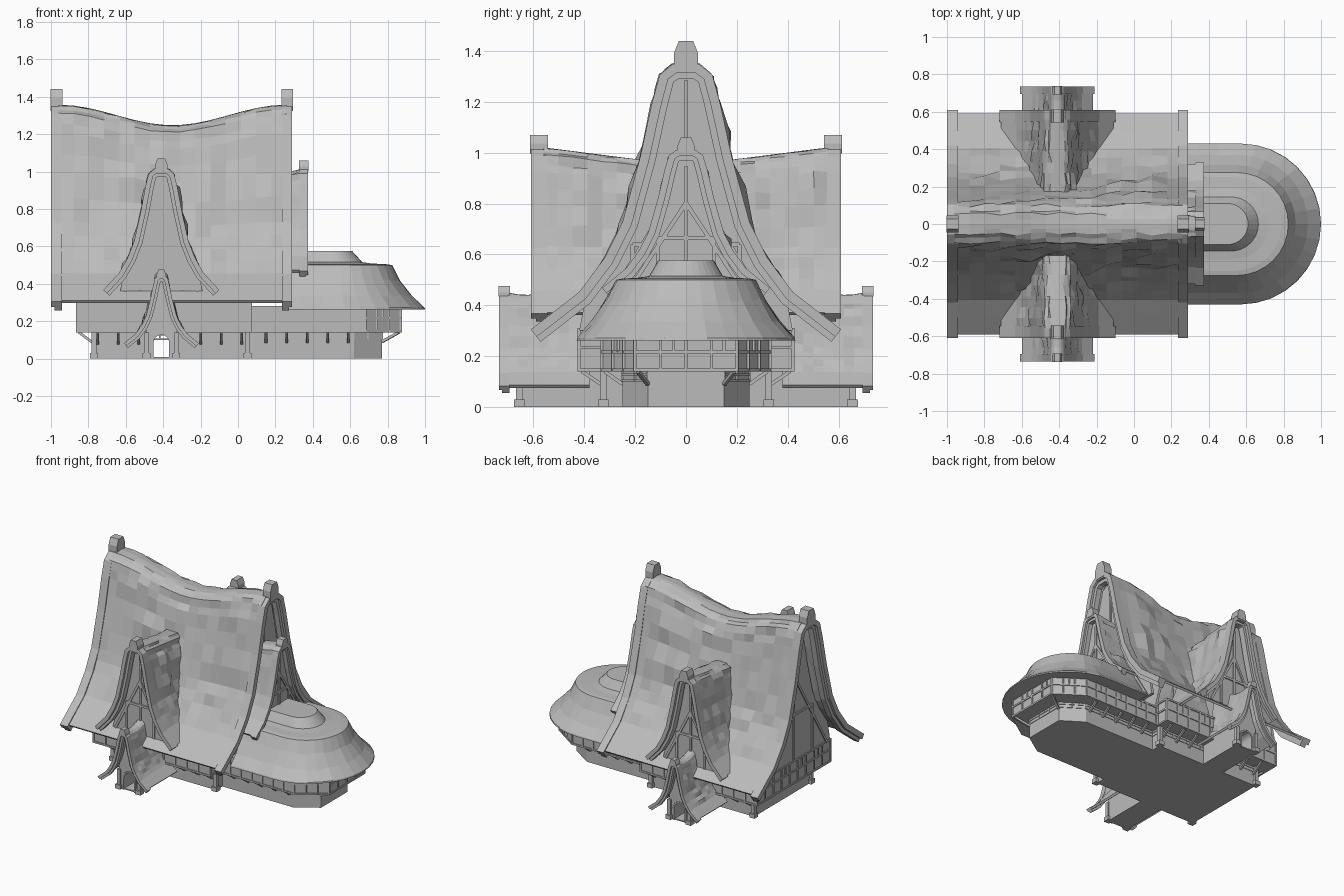
import bpy, bmesh, math, random
from mathutils import Vector

random.seed(4)
if "Cube" in bpy.data.objects:
    bpy.data.objects.remove(bpy.data.objects["Cube"])

GREY = (0.5, 0.5, 0.5, 1)
mat = bpy.data.materials.new("plain grey")
mat.use_nodes = True
mat.diffuse_color = GREY
mat.node_tree.nodes["Principled BSDF"].inputs["Base Color"].default_value = GREY

CX = -0.41  # centre line of dormers and porches
# half of the flared gable curve, as shares of half width and height
CURVE = [(0, .925), (.09, .92), (.17, .885), (.22, .79), (.295, .61),
         (.41, .39), (.525, .27), (.69, .155), (1, .03)]


def build(name, verts, faces):
    bm = bmesh.new()
    vs = [bm.verts.new(v) for v in verts]
    for f in faces:
        bm.faces.new([vs[i] for i in f])
    bmesh.ops.recalc_face_normals(bm, faces=bm.faces)
    me = bpy.data.meshes.new(name)
    bm.to_mesh(me)
    bm.free()
    me.materials.append(mat)
    ob = bpy.data.objects.new(name, me)
    bpy.context.collection.objects.link(ob)
    return ob


def place(side, u, d, z):
    """Across, outward and up, for a wall facing the given side."""
    axis, s = side[1], 1 if side[0] == "+" else -1
    return (s * d, u, z) if axis == "x" else (CX + u, s * d, z)


def prism(name, pts, fn, a, b):
    n = len(pts)
    verts = [fn(p, a) for p in pts] + [fn(p, b) for p in pts]
    faces = [range(n), range(n, 2 * n)]
    faces += [(i, (i + 1) % n, n + (i + 1) % n, n + i) for i in range(n)]
    return build(name, verts, faces)


def upright(side):
    return lambda p, d: place(side, p[0], d, p[1])


def level(p, z):
    return (p[0], p[1], z)


def beams(name, lines, t):
    """Square timbers running between pairs of points."""
    verts, faces = [], []
    for p, q in lines:
        p, q = Vector(p), Vector(q)
        turn = (q - p).to_track_quat("Z", "Y")
        o = len(verts)
        for end in (p, q):
            for x, y in ((-t, -t), (t, -t), (t, t), (-t, t)):
                verts.append(end + turn @ Vector((x / 2, y / 2, 0)))
        quads = [(0, 1, 2, 3), (4, 5, 6, 7)]
        quads += [(i, (i + 1) % 4, 4 + (i + 1) % 4, 4 + i) for i in range(4)]
        faces += [[o + i for i in f] for f in quads]
    return build(name, verts, faces)


def arch(w, zb, zt, off=0.0, e=1.0):
    """Half gable curve, moved inward by off."""
    pts = [Vector((w * u ** e, zb + v * (zt - zb))) for u, v in CURVE]
    out = []
    for i, p in enumerate(pts):
        t = pts[min(i + 1, len(pts) - 1)] - pts[max(i - 1, 0)]
        n = Vector((-t.y, t.x)).normalized() if i else Vector((0, 1))
        q = p - off * n
        out.append((max(q.x, 0.0) if i else 0.0, q.y))
    return out


def mirrored(half):
    return [(-u, z) for u, z in reversed(half[1:])] + half


def barge(name, side, w, zb, zt, d0, d1, size, e=1.0):
    """Curved gable boards with a stepped inner band and a ridge knob."""
    rows = [mirrored(arch(w, zb, zt, size * k, e)) for k in (0, .6, 1)]
    inset = (d1 - d0) * .3
    prism(name + "_board", rows[0] + rows[1][::-1], upright(side), d0, d1)
    prism(name + "_inner_band", rows[1] + rows[2][::-1], upright(side), d0, d1 - inset)
    k, low = size * .75, zt - (zt - zb) * .1
    knob = [(-k, low), (-k, zt - k), (-k * .6, zt), (k * .6, zt), (k, zt - k), (k, low)]
    prism(name + "_knob", knob, upright(side), d0 - .003, d1 + .003)


def roof(name, side, w, zb, zt, stations, e=1.0, bump=.008):
    """Uneven shingled shell; stations are (distance, ridge shift)."""
    half = arch(w, zb, zt, .008, e)
    fine = []
    for (a, b), (c, d) in zip(half, half[1:]):
        fine += [(a, b), ((a + c) / 2, (b + d) / 2)]
    rows = mirrored(fine + [half[-1]])
    n, verts, faces = len(rows), [], []
    for j, (d, shift) in enumerate(stations):
        for i, (u, z) in enumerate(rows):
            h = (z - zb) / (zt - zb)
            inside = 0 < j < len(stations) - 1 and 2 < i < n - 3
            r = random.uniform(-bump, bump) if inside and abs(u) > .03 else 0
            if inside and random.random() < .1 and .15 < h < .8:
                r += bump * 1.8
            s = (u > 0) - (u < 0)
            verts.append(place(side, u + s * r, d, z + r * .5 + shift * h * h))
    for j in range(len(stations) - 1):
        for i in range(n - 1):
            a = j * n + i
            faces.append((a, a + 1, a + n + 1, a + n))
    ob = build(name, verts, faces)
    mod = ob.modifiers.new("thickness", "SOLIDIFY")
    mod.thickness, mod.offset = .016, 0


def gable(name, side, w, zb, zt, d, limit, floor, e=1.0, timbers=True):
    """Wall filling a gable, with crossed timbers."""
    half = [p for p in arch(w, zb, zt, .02, e) if p[0] < limit and p[1] > floor]
    half.append((limit, floor))
    wall = prism(name + "_wall", mirrored(half), upright(side), d - .02, d)
    if timbers:
        top, h = half[0][1] - .04, zt - floor
        mid, k = floor + h * .3, limit * .5
        lines = [((0, floor), (0, top))]
        for s in (-1, 1):
            lines += [((s * limit * .9, floor), (0, floor + h * .55)),
                      ((s * k, floor), (s * k, mid)), ((0, mid), (s * k, mid))]
        beams(name + "_timbers", [[place(side, u, d, z) for u, z in l] for l in lines], .016)
    return wall


def timber_frame(name, outline, z0, z1, step, t=.012):
    """Posts, rails and small window frames along a wall outline."""
    lines, n = [], len(outline)
    for i, a in enumerate(outline):
        a, b = Vector((*a, 0)), Vector((*outline[(i + 1) % n], 0))
        count = max(1, round((b - a).length / step))
        for z in (z0 + t / 2, z0 * .45 + z1 * .55, z1 - t / 2):
            lines.append((a + Vector((0, 0, z)), b + Vector((0, 0, z))))
        for k in range(count):
            p = a.lerp(b, k / count)
            lines.append((p + Vector((0, 0, z0)), p + Vector((0, 0, z1))))
            if k % 2:
                q = a.lerp(b, (k + .5) / count)
                lines.append((q + Vector((0, 0, z0 * .45 + z1 * .55)), q + Vector((0, 0, z1))))
    beams(name, lines, t)


def rectangle(x0, x1, y):
    return [(x0, -y), (x1, -y), (x1, y), (x0, y)]


def bay(x0, x1, y, cx, cy):
    return [(x0, -y), (cx, -y), (x1, -cy), (x1, cy), (cx, y), (x0, y)]


# storeys: stone ground floor below a jettied timber floor
storeys = {
    "main_lower": (rectangle(-.77, .05, .32), 0, .15),
    "main_upper": (rectangle(-.86, .07, .42), .14, .31),
    "wing_lower": (bay(0, .77, .25, .62, .15), 0, .15),
    "wing_upper": (bay(0, .87, .33, .68, .2), .14, .28),
}
walls = {}
for name, (outline, z0, z1) in storeys.items():
    walls[name] = prism(name + "_wall", outline, level, z0, z1)
    if "upper" in name:
        timber_frame(name + "_frame", outline, z0, z1, .09)
    else:
        timber_frame(name + "_frame", outline, .1, z1, .12, .008)

# corner pillars and brackets carrying the jetty
posts, feet, braces = [], [], []
for x in (-.77, -.49, -.33, .05):
    for s in (-1, 1):
        y = s * (.325 if x in (-.77, .05) else .655)
        posts.append(((x, y, 0), (x, y, .14)))
        feet.append(((x, y, 0), (x, y, .03)))
for s in (-1, 1):
    for i in range(8):
        x = -.75 + i * .11
        if abs(x - CX) > .12:
            braces.append(((x, s * .32, .08), (x, s * .41, .14)))
    for i in range(5):
        x = .15 + i * .11
        braces.append(((x, s * .25, .09), (x, s * .32, .14)))
    for y in (.06, .18, .3):
        braces.append(((-.77, s * y, .08), (-.85, s * y, .14)))
    braces.append(((.77, s * .15, .09), (.86, s * .19, .14)))
beams("pillars", posts, .026)
beams("pillar_feet", feet, .042)
beams("jetty_brackets", braces, .014)

# main roof with a sagging ridge
spots = [i / 15 for i in range(16)]
roof("main_roof", "+x", .59, .275, 1.445,
     [(-.96 + 1.22 * t, -.13 * math.sin(math.pi * t) ** 2) for t in spots], bump=.011)
for side, d0, d1, wall in (("-x", .94, 1.0, .86), ("+x", .235, .29, .2)):
    barge("main_gable" + side, side, .61, .27, 1.44, d0, d1, .062)
    gable("main_gable" + side, side, .59, .275, 1.43, wall, .42, .3)

# side dormer above the wing
barge("side_dormer", "+x", .33, .45, 1.06, .33, .375, .045, .9)
roof("side_dormer_roof", "+x", .32, .455, 1.06, [(.2, -.03), (.27, -.02), (.345, 0)], .9)
gable("side_dormer", "+x", .32, .455, 1.05, .325, .22, .5, .9)

# dormers and porches, front and back
for side in ("-y", "+y"):
    barge("dormer" + side, side, .31, .345, 1.07, .545, .61, .045, .85)
    roof("dormer_roof" + side, side, .3, .35, 1.075,
         [(.1 + .0575 * i, -.07 * (1 - i / 8)) for i in range(9)], .85)
    gable("dormer" + side, side, .3, .35, 1.06, .53, .22, .36, .85)
    barge("porch" + side, side, .2, .07, .475, .695, .735, .034)
    roof("porch_roof" + side, side, .19, .075, .48,
         [(.38 + .04 * i, .17 * (1 - i / 8) ** 2 - .03 * math.sin(math.pi * i / 8))
          for i in range(9)], bump=.005)
    walls["porch_gable" + side] = gable("porch" + side, side, .19, .075, .47, .655, .085, 0, timbers=False)
    walls["porch" + side] = prism("porch_body" + side, [(-.085, 0), (.085, 0), (.085, .18), (-.085, .18)],
                                  upright(side), .3, .64)
    frame = [(.048 * math.cos(a), .085 + .048 * math.sin(a))
             for a in [math.pi * i / 8 for i in range(9)]]
    frame = [(.048, 0)] + frame + [(-.048, 0)]
    beams("door_frame" + side, [[place(side, u, .656, z) for u, z in pair]
                                for pair in zip(frame, frame[1:])], .012)

# arched passage cut right through the house
hole = [(.042, .008)] + [(.042 * math.cos(math.pi * i / 8), .085 + .042 * math.sin(math.pi * i / 8))
                         for i in range(9)] + [(-.042, .008)]
cutter = prism("passage_cutter", hole, upright("+y"), -.9, .9)
cutter.hide_render = True
for key in ("main_lower", "porch-y", "porch+y", "porch_gable-y", "porch_gable+y"):
    mod = walls[key].modifiers.new("passage", "BOOLEAN")
    mod.operation, mod.object = "DIFFERENCE", cutter
deps = bpy.context.evaluated_depsgraph_get()
for ob in walls.values():
    if ob.modifiers:
        cut = bpy.data.meshes.new_from_object(ob.evaluated_get(deps))
        ob.modifiers.clear()
        ob.data = cut
bpy.data.objects.remove(cutter)

# rounded wing roof: rings of (centre x, radius, height)
rings = [(.55, .3, .27), (.57, .43, .262), (.57, .428, .272), (.56, .37, .335), (.55, .315, .42),
         (.55, .275, .5), (.54, .25, .505), (.53, .19, .508), (.52, .145, .515), (.5, .11, .575)]
verts, faces, steps = [], [], 16
for j, (cx, r, z) in enumerate(rings):
    loop = [(x, -r) for x in (.24, .34, .45)]
    loop += [(cx + r * math.cos(a), r * math.sin(a))
             for a in [math.pi * (i / steps - .5) for i in range(steps + 1)]]
    loop += [(x, r) for x in (.45, .34, .24)]
    wob = .01 if j in (3, 4) else 0
    verts += [(x, y, z + random.uniform(-wob, wob)) for x, y in loop]
n = len(loop)
for j in range(len(rings) - 1):
    for i in range(n):
        k = (i + 1) % n
        faces.append((j * n + i, j * n + k, (j + 1) * n + k, (j + 1) * n + i))
faces += [range(n), range((len(rings) - 1) * n, len(rings) * n)]
build("wing_roof", verts, faces)
